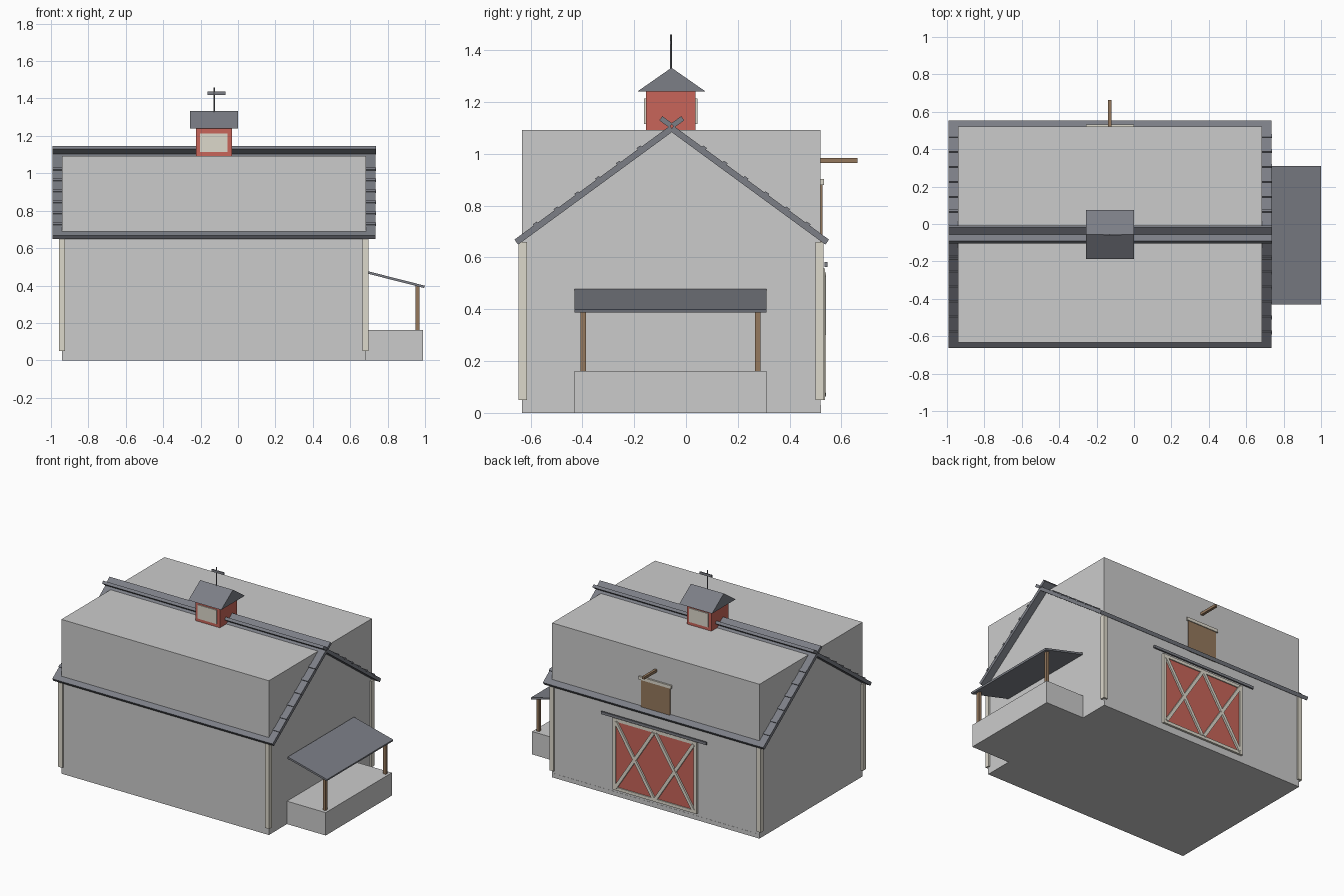
import bpy, bmesh, math
from mathutils import Matrix, Vector

if "Cube" in bpy.data.objects:
    bpy.data.objects.remove(bpy.data.objects["Cube"])

def mat(name, rgb):
    m = bpy.data.materials.new(name)
    m.diffuse_color = (*rgb, 1)
    m.use_nodes = True
    m.node_tree.nodes["Principled BSDF"].inputs["Base Color"].default_value = m.diffuse_color
    return m

ROOF = mat("slate", (0.20, 0.21, 0.24))
WHITE = mat("trim_white", (0.72, 0.69, 0.60))
RED = mat("barn_red", (0.58, 0.13, 0.10))
WOOD = mat("wood", (0.30, 0.19, 0.11))
CX, RY = -0.128, -0.055          # barn centre line and ridge line

def finish(name, bm, m):
    bmesh.ops.recalc_face_normals(bm, faces=bm.faces)
    me = bpy.data.meshes.new(name)
    bm.to_mesh(me)
    bm.free()
    ob = bpy.data.objects.new(name, me)
    bpy.context.collection.objects.link(ob)
    if m:
        me.materials.append(m)
    return ob

def box(name, x, y, z, m=None, rot=0, axis='X'):
    """Box from (min, max) ranges, optionally turned about its centre."""
    c = Vector([(a + b) / 2 for a, b in (x, y, z)])
    s = [b - a for a, b in (x, y, z)]
    bm = bmesh.new()
    bmesh.ops.create_cube(bm, size=1, matrix=Matrix.Translation(c)
                          @ Matrix.Rotation(rot, 4, axis) @ Matrix.Diagonal((*s, 1)))
    return finish(name, bm, m)

def bar(name, p, q, w, t, axis, m):
    """Board from p to q: width w in the plane across axis, thickness t along axis."""
    p, q = Vector(p), Vector(q)
    d = q - p
    u = d.normalized()
    a = Vector(axis)
    v = a.cross(u)
    M = Matrix((u * d.length, v * w, a * t)).transposed().to_4x4()
    bm = bmesh.new()
    bmesh.ops.create_cube(bm, size=1, matrix=Matrix.Translation((p + q) / 2) @ M)
    return finish(name, bm, m)

def prism(name, pts, x0, x1, m):
    """Extrude a (y, z) profile along x."""
    bm = bmesh.new()
    f = bm.faces.new([bm.verts.new((x0, y, z)) for y, z in pts])
    r = bmesh.ops.extrude_face_region(bm, geom=[f])
    bmesh.ops.translate(bm, vec=(x1 - x0, 0, 0),
                        verts=[v for v in r['geom'] if isinstance(v, bmesh.types.BMVert)])
    return finish(name, bm, m)

# Body and foundation
box("barn_body", (-0.94, 0.685), (-0.633, 0.52), (0.03, 1.092))
box("foundation", (-0.94, 0.685), (-0.633, 0.521), (0, 0.03))

# Corner boards
for x in (-0.94, 0.681):
    for y in (-0.63, 0.515):
        box("corner_board", (x - .016, x + .016), (y - .016, y + .016), (0.05, 0.66), WHITE)

# Main roof: two slabs, raised courses and ridge cap
ang = math.atan(0.735)
for s in (-1, 1):
    bar("roof_slab", (CX, RY, 1.098), (CX, RY + s * 0.6, 0.659), 0.024, 1.726, (1, 0, 0), ROOF)
    for i in range(6):
        dy = 0.125 + i * 0.08
        y, z = RY + s * dy, 1.114 - dy * 0.735
        box("roof_course", (-0.993, 0.738), (y - .009, y + .009), (z - .006, z + .006),
            ROOF, -s * ang)
    y = RY + s * 0.023
    box("ridge_cap", (-0.993, 0.738), (y - .024, y + .024), (1.113, 1.133), ROOF, s * ang)

# Cupola
box("cupola_body", (-0.225, -0.033), (-0.155, 0.037), (1.085, 1.24), RED)
for y in (-0.158, 0.04):
    box("cupola_louvre", (-0.202, -0.056), (y - .004, y + .004), (1.115, 1.213), WHITE)
prism("cupola_roof", [(-0.188, 1.24), (0.076, 1.24), (-0.056, 1.332)], -0.257, 0.0, ROOF)
bm = bmesh.new()
bmesh.ops.create_cone(bm, cap_ends=True, segments=8, radius1=0.004, radius2=0.004, depth=0.14,
                      matrix=Matrix.Translation((CX, RY - 0.003, 1.39)))
finish("vane_pole", bm, ROOF)
box("vane_arrow", (-0.163, -0.066), (-0.061, -0.055), (1.42, 1.437), ROOF)

# Porch on the right gable
box("porch_floor", (0.68, 0.988), (-0.43, 0.31), (0, 0.162))
for y in (-0.396, 0.277):
    box("porch_post", (0.95, 0.971), (y - .011, y + .011), (0.16, 0.404), WOOD)
bar("porch_roof", (0.69, -0.06, 0.471), (0.997, -0.06, 0.393), 0.013, 0.74, (0, 1, 0), ROOF)

# Sliding double door on the back: leaves, casing, cross braces, rail
W, Z0, Z1 = 0.325, 0.055, 0.545
box("door_leaves", (CX - W, CX + W), (0.515, 0.528), (Z0, Z1), RED)
for s in (-1, 1):
    x = CX + s * (W - .008)
    box("door_jamb", (x - .012, x + .012), (0.515, 0.536), (Z0 - .005, Z1 + .012), WHITE)
    a, b = CX + s * 0.008, CX + s * (W - .02)
    bar("door_brace", (a, 0.532, Z0 + .015), (b, 0.532, Z1 - .01), 0.022, 0.016, (0, 1, 0), WHITE)
    bar("door_brace", (b, 0.533, Z0 + .015), (a, 0.533, Z1 - .01), 0.022, 0.016, (0, 1, 0), WHITE)
for z in (Z0 + .004, Z1):
    box("door_trim", (CX - W - .004, CX + W + .004), (0.515, 0.535), (z - .01, z + .012), WHITE)
box("door_rail", (-0.54, 0.285), (0.535, 0.546), (0.564, 0.582), ROOF)

# Hay loft door with header and hoist beam
box("hay_door", (-0.242, -0.015), (0.515, 0.526), (0.66, 0.882), WOOD)
box("hay_door_header", (-0.256, 0.0), (0.515, 0.532), (0.88, 0.902), WHITE)
box("hoist_beam", (-0.138, -0.12), (0.5, 0.662), (0.965, 0.983), WOOD)
